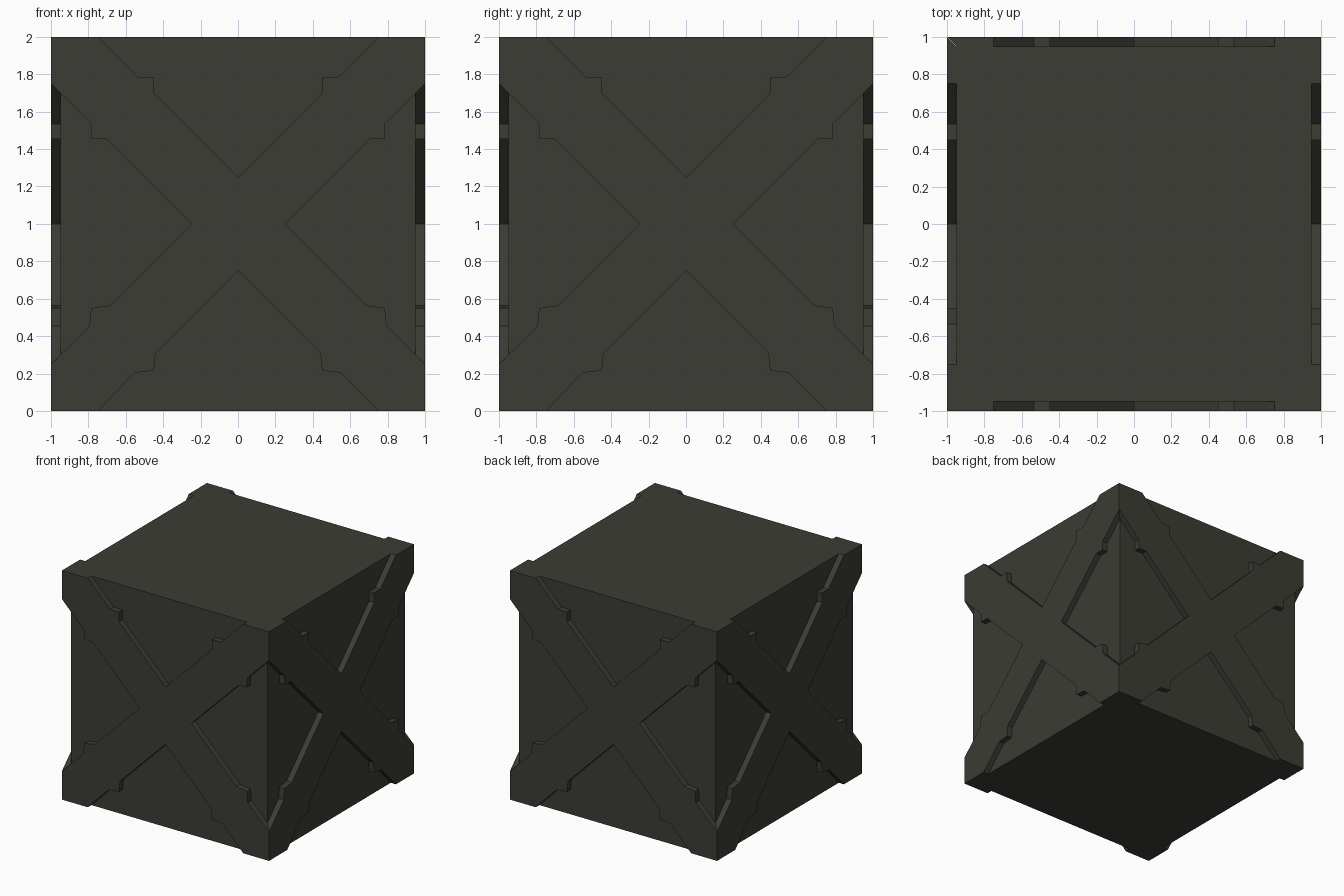
import bpy, bmesh, math
from mathutils import Matrix

if "Cube" in bpy.data.objects:
    bpy.data.objects.remove(bpy.data.objects["Cube"])

CORE = 0.95   # half width of the recessed box
OUT = 1.0     # half width across the braces

mat = bpy.data.materials.new("dark olive grey")
mat.diffuse_color = (0.045, 0.045, 0.036, 1)
mat.use_nodes = True
mat.node_tree.nodes["Principled BSDF"].inputs["Base Color"].default_value = mat.diffuse_color


def make_object(name, bm):
    bmesh.ops.recalc_face_normals(bm, faces=bm.faces[:])
    me = bpy.data.meshes.new(name)
    bm.to_mesh(me)
    bm.free()
    me.materials.append(mat)
    ob = bpy.data.objects.new(name, me)
    bpy.context.collection.objects.link(ob)
    return ob


# Recessed box body
bm = bmesh.new()
bmesh.ops.create_cube(bm, size=1, matrix=Matrix.Translation((0, 0, 1)) @ Matrix.Diagonal((2 * CORE, 2 * CORE, 2, 1)))
make_object("crate_body", bm)

# Right half of the cross brace outline (x, z), top centre to bottom centre
half = [(0, 1.25), (0.45, 1.70), (0.45, 1.785), (0.535, 1.785), (0.75, 2), (1, 2),
        (1, 1.75), (0.785, 1.535), (0.785, 1.455), (0.705, 1.455), (0.25, 1),
        (0.685, 0.565), (0.785, 0.55), (0.795, 0.455), (1, 0.25), (1, 0),
        (0.75, 0), (0.55, 0.205), (0.45, 0.215), (0.44, 0.31), (0, 0.75)]
outline = half + [(-x, z) for x, z in reversed(half[1:-1])]


def inner(x, z):
    # Mitre the ends so that braces of neighbouring sides meet at the corner
    if abs(x) < OUT:
        return x, z
    dz = {1.75: -0.05, 0.25: 0.05}.get(z, 0)
    return math.copysign(CORE, x), z + dz


# One cross brace plate on each of the four sides
for i, side in enumerate(("front", "right", "back", "left")):
    bm = bmesh.new()
    a = [bm.verts.new((x, -OUT, z)) for x, z in outline]
    b = [bm.verts.new((p[0], -CORE, p[1])) for p in (inner(x, z) for x, z in outline)]
    bm.faces.new(a)
    bm.faces.new(b[::-1])
    n = len(a)
    for k in range(n):
        j = (k + 1) % n
        bm.faces.new((a[k], b[k], b[j], a[j]))
    bmesh.ops.rotate(bm, verts=bm.verts[:], matrix=Matrix.Rotation(i * math.pi / 2, 3, 'Z'))
    make_object(side + "_cross_brace", bm)
